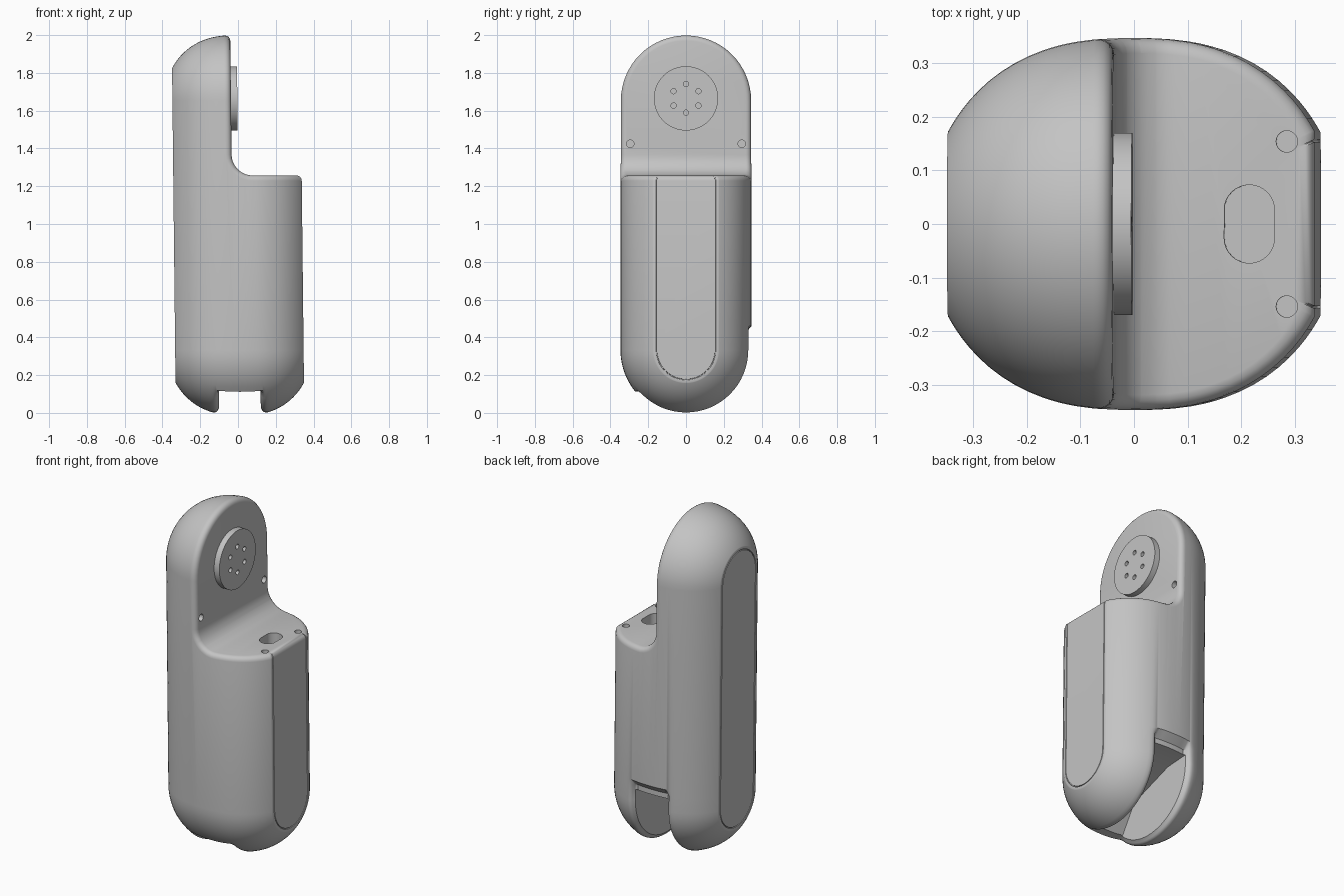
import bpy, bmesh
from math import sin, cos, pi, radians, sqrt

if "Cube" in bpy.data.objects:
    bpy.data.objects.remove(bpy.data.objects["Cube"])

R, HALF = 0.347, 0.34          # outer radius, half depth between the flat panels
LOW, HIGH = 0.332, 1.653       # centres of the lower and upper arcs
WALL, LEDGE, FILLET, EDGE = -0.03, 1.257, 0.11, 0.028
SLOT = 0.11                    # half width of the bottom slot

grey = bpy.data.materials.new("light grey plastic")
grey.use_nodes = True
grey.diffuse_color = (0.55, 0.55, 0.55, 1)
grey.node_tree.nodes["Principled BSDF"].inputs["Base Color"].default_value = grey.diffuse_color


def make_object(name, bm):
    bmesh.ops.recalc_face_normals(bm, faces=bm.faces)
    mesh = bpy.data.meshes.new(name)
    bm.to_mesh(mesh)
    bm.free()
    mesh.materials.append(grey)
    obj = bpy.data.objects.new(name, mesh)
    bpy.context.collection.objects.link(obj)
    return obj


def loft(bm, loops):
    rings = [[bm.verts.new(p) for p in loop] for loop in loops]
    for a, b in zip(rings, rings[1:]):
        for i in range(len(a)):
            j = (i + 1) % len(a)
            bm.faces.new((a[i], a[j], b[j], b[i]))
    bm.faces.new(rings[0])
    bm.faces.new(rings[-1])


def prism(name, outline, axis, lo, hi):
    place = {"x": lambda u, v, t: (t, u, v),
             "y": lambda u, v, t: (u, t, v),
             "z": lambda u, v, t: (u, v, t)}[axis]
    bm = bmesh.new()
    loft(bm, [[place(u, v, t) for u, v in outline] for t in (lo, hi)])
    return make_object(name, bm)


def circle(u, v, r, n=32):
    return [(u + r * cos(2 * pi * i / n), v + r * sin(2 * pi * i / n)) for i in range(n)]


def cut(obj, cutter):
    cutter.hide_render = True
    mod = obj.modifiers.new("cut", 'BOOLEAN')
    mod.operation, mod.solver, mod.object = 'DIFFERENCE', 'EXACT', cutter
    bpy.context.view_layer.objects.active = obj
    bpy.ops.object.modifier_apply(modifier=mod.name)
    bpy.data.objects.remove(cutter)


# Body: capsule outlines lofted from one flat panel to the other
def radius(x):
    return R * sqrt(1 - 0.754 * (abs(x) / HALF) ** 2.4)


def capsule_loop(x, r):
    # the slot's rim is rounded by drawing the lower outline in near the slot
    t = min(1, max(0, (0.15 - abs(x)) / (0.15 - SLOT)))
    rim = r - 0.04 * (1 - sqrt(1 - t * t))
    loop = []
    for i in range(33):
        a = pi + pi * i / 32
        q = rim if cos(a) > -0.74 else r
        loop.append((x, q * cos(a), LOW + q * sin(a)))
    loop += [(x, rim, 0.42), (x, r, 0.46)]
    loop += [(x, r * cos(pi * i / 32), HIGH + r * sin(pi * i / 32)) for i in range(33)]
    return loop


xs = sorted([HALF * sin(pi / 2 * i / 16) for i in range(17)] +
            [SLOT + 0.001 + 0.008 * i for i in range(5)])
side = [(x, radius(x)) for x in xs]
side += [(HALF, 0.158), (HALF - 0.005, 0.157), (HALF - 0.005, 0.154), (HALF, 0.153)]
rings = [(-x, r) for x, r in reversed(side)] + side[1:]
bm = bmesh.new()
loft(bm, [capsule_loop(x, r) for x, r in rings])
body = make_object("body", bm)

# Step: wall, fillet and ledge, cut deep enough to leave room for the rounded edge
CX, CZ = WALL + FILLET, LEDGE + FILLET
deep = FILLET + EDGE
arc = [(CX + deep * cos(pi + pi / 2 * i / 10), CZ + deep * sin(pi + pi / 2 * i / 10))
       for i in range(11)]
cut(body, prism("step_cutter", [(WALL - EDGE, 2.5)] + arc + [(0.8, LEDGE - EDGE), (0.8, 2.5)],
                "y", -1, 1))


def step_normal(x, z):
    if z >= CZ:
        return 1, 0, CX - x
    if x >= CX:
        return 0, 1, CZ - z
    dx, dz = CX - x, CZ - z
    dist = max(sqrt(dx * dx + dz * dz), 1e-6)
    return dx / dist, dz / dist, dist


# Rounded edge around the step, raised in small shrinking layers
bm = bmesh.new()
bm.from_mesh(body.data)
cap = [f for f in bm.faces if abs(f.normal.y) < 0.05 and
       all(abs(step_normal(v.co.x, v.co.z)[2] - deep) < 0.002 for v in f.verts)]
steps = 4
for k in range(steps):
    a, b = pi / 2 * k / steps, pi / 2 * (k + 1) / steps
    rise = EDGE * (sin(b) - sin(a))
    shrink = (R - EDGE * (1 - cos(b))) / (R - EDGE * (1 - cos(a)))
    span = HALF - CX
    shrink_x = (span - EDGE * (1 - cos(b))) / (span - EDGE * (1 - cos(a)))
    new = bmesh.ops.extrude_face_region(bm, geom=cap)["geom"]
    old = [f for f in cap if f.is_valid]
    if old:
        bmesh.ops.delete(bm, geom=old, context='FACES')
    cap = [g for g in new if isinstance(g, bmesh.types.BMFace)]
    for v in {v for f in cap for v in f.verts}:
        nx, nz, _ = step_normal(v.co.x, v.co.z)
        v.co.x += nx * rise
        v.co.z += nz * rise
        v.co.y *= shrink
        if v.co.z > HIGH:
            v.co.z = HIGH + (v.co.z - HIGH) * shrink
        if v.co.x > CX:
            v.co.x = CX + (v.co.x - CX) * shrink_x
bmesh.ops.recalc_face_normals(bm, faces=bm.faces)
bm.to_mesh(body.data)
bm.free()

# Bottom slot, open underneath and up the back side
slot = [(-0.6, -0.2), (-0.6, 0.11), (-0.22, 0.11), (-0.12, 0.28),
        (0.16, 0.38), (0.6, 0.41), (0.6, -0.2)]
cut(body, prism("slot_cutter", slot, "x", -SLOT, SLOT))

# Socket and screw holes
socket = [(0.218 + 0.047 * cos(2 * pi * i / 32),
           (0.026 if i < 16 else -0.026) + 0.047 * sin(2 * pi * i / 32)) for i in range(32)]
cut(body, prism("socket_cutter", socket, "z", LEDGE - 0.08, LEDGE + 0.1))
for s in (-1, 1):
    cut(body, prism("ledge_hole_cutter", circle(0.288, s * 0.154, 0.02, 20), "z",
                    LEDGE - 0.05, LEDGE + 0.1))
    cut(body, prism("wall_hole_cutter", circle(s * 0.295, 1.425, 0.02, 20), "x",
                    WALL - 0.05, WALL + 0.1))

# Round speaker with a ring of six holes
speaker = prism("speaker", circle(0, 1.665, 0.17, 64), "x", WALL - 0.01, 0.004)
for u, v in circle(0, 0, 0.076, 6):
    cut(speaker, prism("speaker_hole_cutter", circle(v, 1.665 + u, 0.014, 16), "x", -0.025, 0.1))

# Slight backward lean and smooth shading
bpy.ops.object.select_all(action='DESELECT')
for obj in (body, speaker):
    for v in obj.data.vertices:
        v.co.x -= 0.011 * (v.co.z - 1)
    obj.select_set(True)
bpy.context.view_layer.objects.active = body
bpy.ops.object.shade_smooth_by_angle(angle=radians(35))
